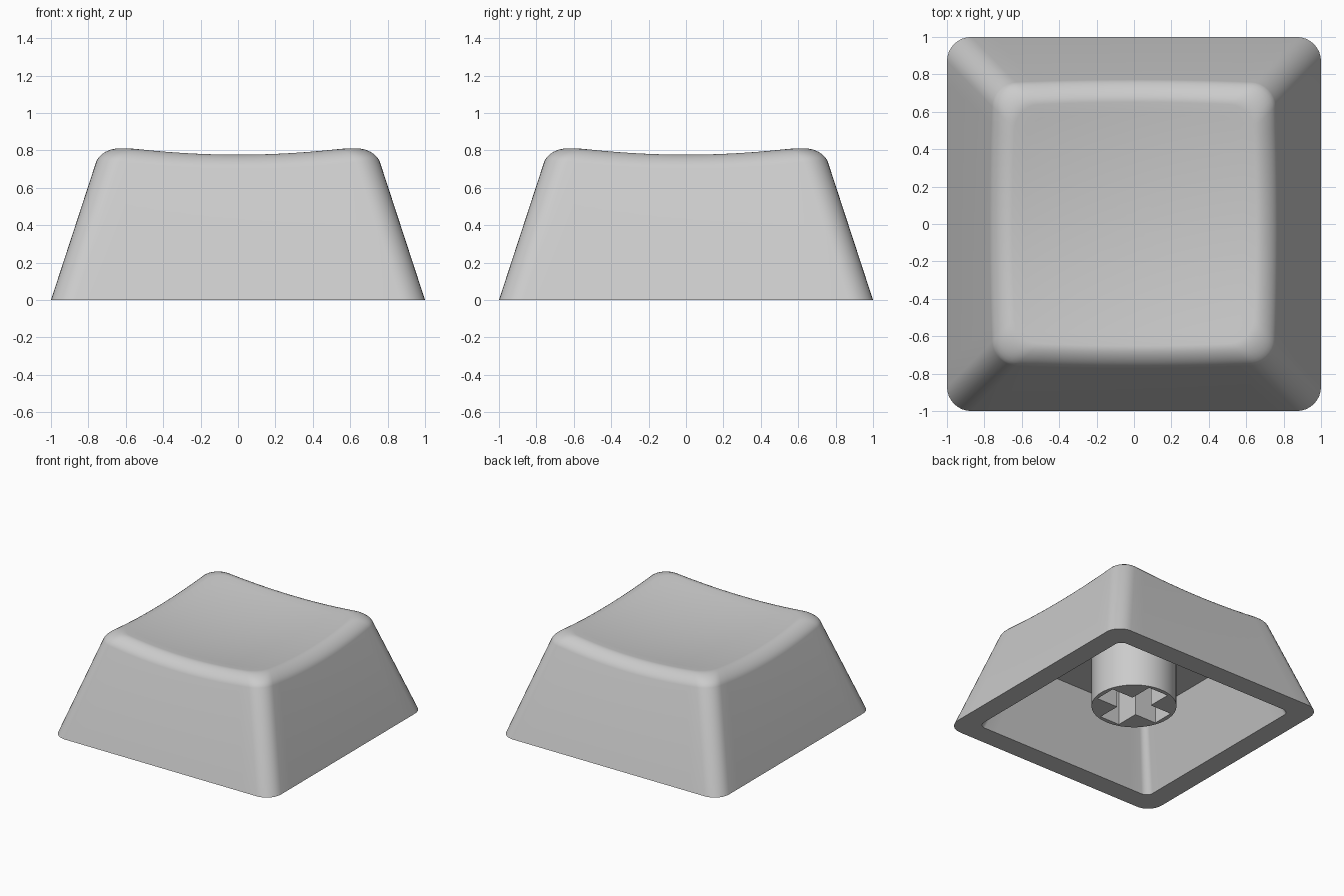
import bpy, bmesh, math

if "Cube" in bpy.data.objects:
    bpy.data.objects.remove(bpy.data.objects["Cube"])

SLOPE = 0.327          # inward lean of the outer wall per unit of height
CORNER = 0.13          # outer corner radius
SIDE, ARC = 14, 8      # segments per straight side and per rounded corner

mat = bpy.data.materials.new("light grey plastic")
mat.diffuse_color = (0.6, 0.6, 0.6, 1)
mat.use_nodes = True
mat.node_tree.nodes["Principled BSDF"].inputs["Base Color"].default_value = mat.diffuse_color


def square_dirs():
    """Rounded square samples: (core corner x, y, arc x, y) in unit form."""
    out = []
    signs = [(1, 1), (-1, 1), (-1, -1), (1, -1)]
    for k, (sx, sy) in enumerate(signs):
        for j in range(ARC + 1):
            a = math.pi / 2 * (k + j / ARC)
            out.append((sx, sy, math.cos(a), math.sin(a)))
        nx, ny = signs[(k + 1) % 4]
        a = math.pi / 2 * (k + 1)
        for j in range(1, SIDE):
            f = j / SIDE
            out.append((sx + (nx - sx) * f, sy + (ny - sy) * f, math.cos(a), math.sin(a)))
    return out


DIRS = square_dirs()


def at(d, w, r):
    return (w - r) * d[0] + r * d[2], (w - r) * d[1] + r * d[3]


def dish(x, y):
    return 0.73 + 0.11 * (x * x + y * y)


def flat_ring(w, r, z):
    return [(*at(d, w, r), z) for d in DIRS]


def fillet_rings(steps=8, t=0.09):
    """Rounded rim between the sloped wall and the dished top."""
    rings = [[] for _ in range(steps + 1)]
    for d in DIRS:
        z = 0.8
        for _ in range(12):
            w = 1 - SLOPE * z
            z = dish(*at(d, w, CORNER))
        wall = (1 - SLOPE * (z - t), z - t)
        top_w = w - t
        top = (top_w, dish(*at(d, top_w, CORNER)))
        for i in range(steps + 1):
            u = i / steps
            b = ((1 - u) ** 2, 2 * u * (1 - u) * 0.54, u * u)
            s = sum(b)
            fw = (b[0] * wall[0] + b[1] * w + b[2] * top[0]) / s
            fz = (b[0] * wall[1] + b[1] * z + b[2] * top[1]) / s
            rings[i].append((*at(d, fw, CORNER), fz))
    return rings


def smooth(obj):
    obj.data.materials.clear()
    obj.data.materials.append(mat)
    bpy.ops.object.select_all(action='DESELECT')
    obj.select_set(True)
    bpy.context.view_layer.objects.active = obj
    bpy.ops.object.shade_smooth_by_angle(angle=math.radians(35))


# Cap shell: cavity ceiling, cavity wall, bottom rim, outer wall, fillet, dish
rings = [flat_ring(0.64, 0.05, 0.55), flat_ring(0.83, 0.06, 0), flat_ring(1, CORNER, 0)]
rim = fillet_rings()
rings += rim
for i in range(1, 10):
    f = 1 - i / 10
    rings.append([(x * f, y * f, dish(x * f, y * f)) for x, y, _ in rim[-1]])

bm = bmesh.new()
loops = [[bm.verts.new(p) for p in ring] for ring in rings]
n = len(DIRS)
for a, b in zip(loops, loops[1:]):
    for i in range(n):
        j = (i + 1) % n
        bm.faces.new((a[i], a[j], b[j], b[i]))
for loop, z in ((loops[0], 0.55), (loops[-1], dish(0, 0))):
    c = bm.verts.new((0, 0, z))
    for i in range(n):
        bm.faces.new((loop[i], loop[(i + 1) % n], c))
bmesh.ops.recalc_face_normals(bm, faces=bm.faces)
mesh = bpy.data.meshes.new("cap_shell")
bm.to_mesh(mesh)
bm.free()
shell = bpy.data.objects.new("cap_shell", mesh)
bpy.context.collection.objects.link(shell)
smooth(shell)

# Stem: round post with a cross-shaped socket
R, A, B = 0.32, 0.285, 0.09
circle = [(R * math.cos(i * math.tau / 64), R * math.sin(i * math.tau / 64)) for i in range(64)]
cross = []
for k in range(4):
    c, s = round(math.cos(k * math.pi / 2)), round(math.sin(k * math.pi / 2))
    cross += [(x * c - y * s, x * s + y * c) for x, y in ((A, -B), (A, B), (B, B))]
curve = bpy.data.curves.new("stem", 'CURVE')
curve.dimensions = '2D'
curve.fill_mode = 'BOTH'
curve.extrude = 0.225
for pts in (circle, cross):
    sp = curve.splines.new('POLY')
    sp.points.add(len(pts) - 1)
    for p, (x, y) in zip(sp.points, pts):
        p.co = (x, y, 0, 1)
    sp.use_cyclic_u = True
stem = bpy.data.objects.new("stem", curve)
stem.location.z = 0.335
bpy.context.collection.objects.link(stem)
bpy.ops.object.select_all(action='DESELECT')
stem.select_set(True)
bpy.context.view_layer.objects.active = stem
bpy.ops.object.convert(target='MESH')
stem = bpy.context.view_layer.objects.active
bm = bmesh.new()
bm.from_mesh(stem.data)
bmesh.ops.remove_doubles(bm, verts=bm.verts, dist=0.0005)
bmesh.ops.recalc_face_normals(bm, faces=bm.faces)
bm.to_mesh(stem.data)
bm.free()
smooth(stem)
